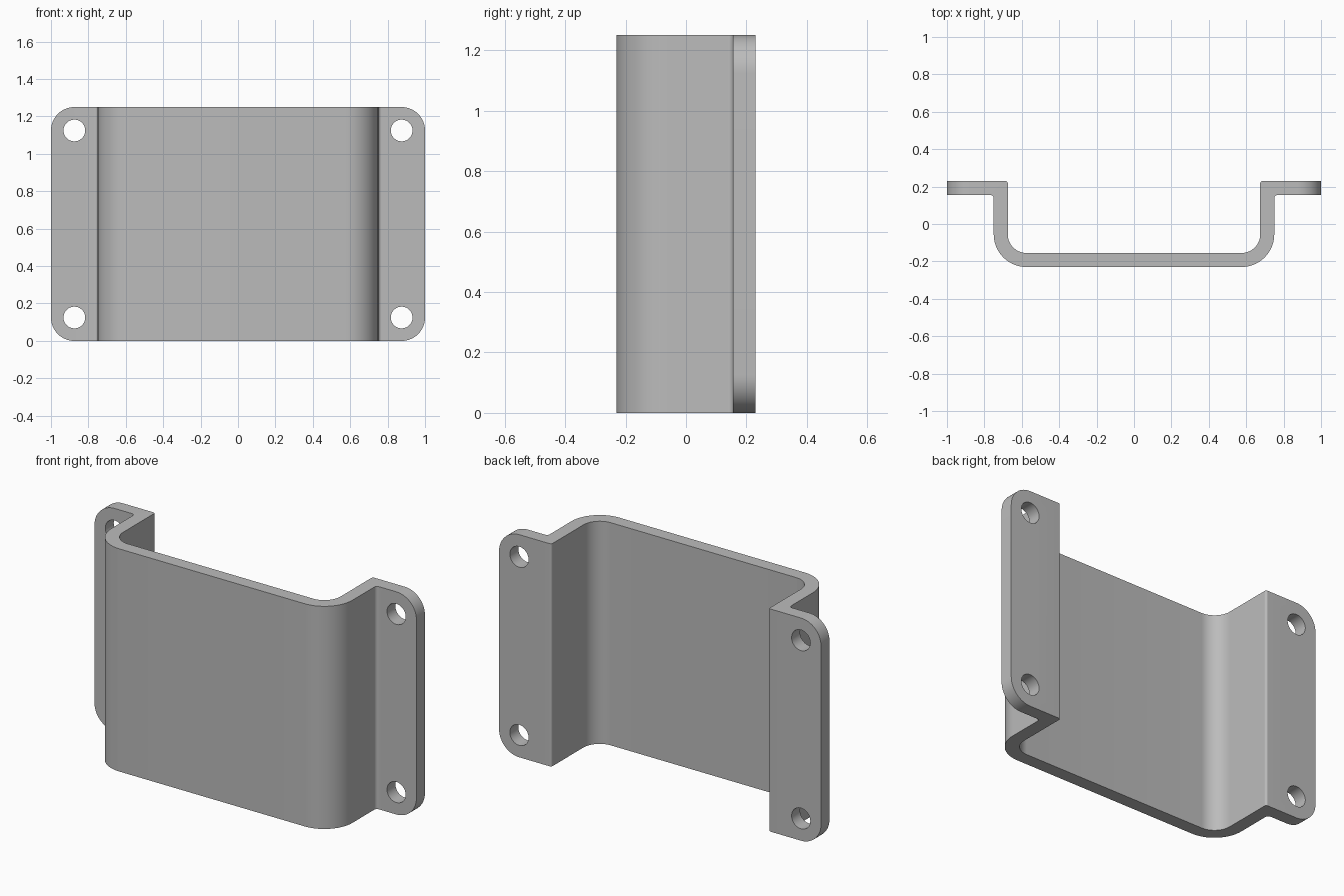
import bpy
import bmesh
import math
from mathutils import Vector

cube = bpy.data.objects.get("Cube")
if cube:
    bpy.data.objects.remove(cube, do_unlink=True)

HEIGHT = 1.25
SHEET = 0.075      # sheet thickness
BACK = 0.23        # half depth
WALL = 0.75        # outer face of the side walls
CORNER = 0.125     # flange corner radius, also the hole inset
HOLE = 0.058


def rounded(corners, steps=14):
    """Round each (x, y, radius) corner of a polygon with an arc."""
    out = []
    for i, (x, y, r) in enumerate(corners):
        p = Vector((x, y))
        if r == 0:
            out.append(p)
            continue
        a = (Vector(corners[i - 1][:2]) - p).normalized()
        b = (Vector(corners[(i + 1) % len(corners)][:2]) - p).normalized()
        centre = p + (a + b) * r      # right-angled corners
        for k in range(steps + 1):
            t = math.pi / 2 * k / steps
            out.append(centre - b * r * math.cos(t) - a * r * math.sin(t))
    return out


def prism(name, points, offset):
    """Extrude a list of 3D points along an offset."""
    bm = bmesh.new()
    face = bm.faces.new([bm.verts.new(p) for p in points])
    new = bmesh.ops.extrude_face_region(bm, geom=[face])["geom"]
    bmesh.ops.translate(bm, vec=offset, verts=[v for v in new if isinstance(v, bmesh.types.BMVert)])
    bmesh.ops.recalc_face_normals(bm, faces=bm.faces[:])
    mesh = bpy.data.meshes.new(name)
    bm.to_mesh(mesh)
    bm.free()
    obj = bpy.data.objects.new(name, mesh)
    bpy.context.collection.objects.link(obj)
    return obj


def cut(target, tool, operation):
    tool.hide_render = True
    mod = target.modifiers.new("cut", "BOOLEAN")
    mod.operation = operation
    mod.solver = "EXACT"
    mod.object = tool
    bpy.ops.object.select_all(action="DESELECT")
    bpy.context.view_layer.objects.active = target
    target.select_set(True)
    bpy.ops.object.modifier_apply(modifier=mod.name)
    bpy.data.objects.remove(tool, do_unlink=True)


# Bent sheet: cross-section seen from above, made oversize before trimming
inner = WALL - SHEET
step = BACK - SHEET
half = [(WALL, -BACK, 0.175), (WALL, step, 0.018), (1.1, step, 0),
        (1.1, BACK, 0), (inner, BACK, 0.012), (inner, SHEET - BACK, 0.1)]
section = half + [(-x, y, r) for x, y, r in reversed(half)]
bracket = prism("mounting_bracket", [(p.x, p.y, -0.1) for p in rounded(section)],
                (0, 0, HEIGHT + 0.2))

# Trim to a rounded rectangle seen from the front
outline = rounded([(-1, 0, CORNER), (1, 0, CORNER),
                   (1, HEIGHT, CORNER), (-1, HEIGHT, CORNER)])
cut(bracket, prism("trim", [(p.x, -0.5, p.y) for p in outline], (0, 1, 0)), "INTERSECT")

# Screw holes in the flange corners
for x in (CORNER - 1, 1 - CORNER):
    for z in (CORNER, HEIGHT - CORNER):
        ring = [(x + HOLE * math.cos(i * math.tau / 48), 0.1,
                 z + HOLE * math.sin(i * math.tau / 48)) for i in range(48)]
        cut(bracket, prism("hole", ring, (0, 0.3, 0)), "DIFFERENCE")

# Grey metal
grey = bpy.data.materials.new("grey_metal")
grey.use_nodes = True
colour = (0.5, 0.5, 0.5, 1)
grey.diffuse_color = colour
grey.node_tree.nodes["Principled BSDF"].inputs["Base Color"].default_value = colour
bracket.data.materials.clear()
bracket.data.materials.append(grey)

bpy.context.view_layer.objects.active = bracket
bracket.select_set(True)
bpy.ops.object.shade_smooth_by_angle(angle=math.radians(30))
